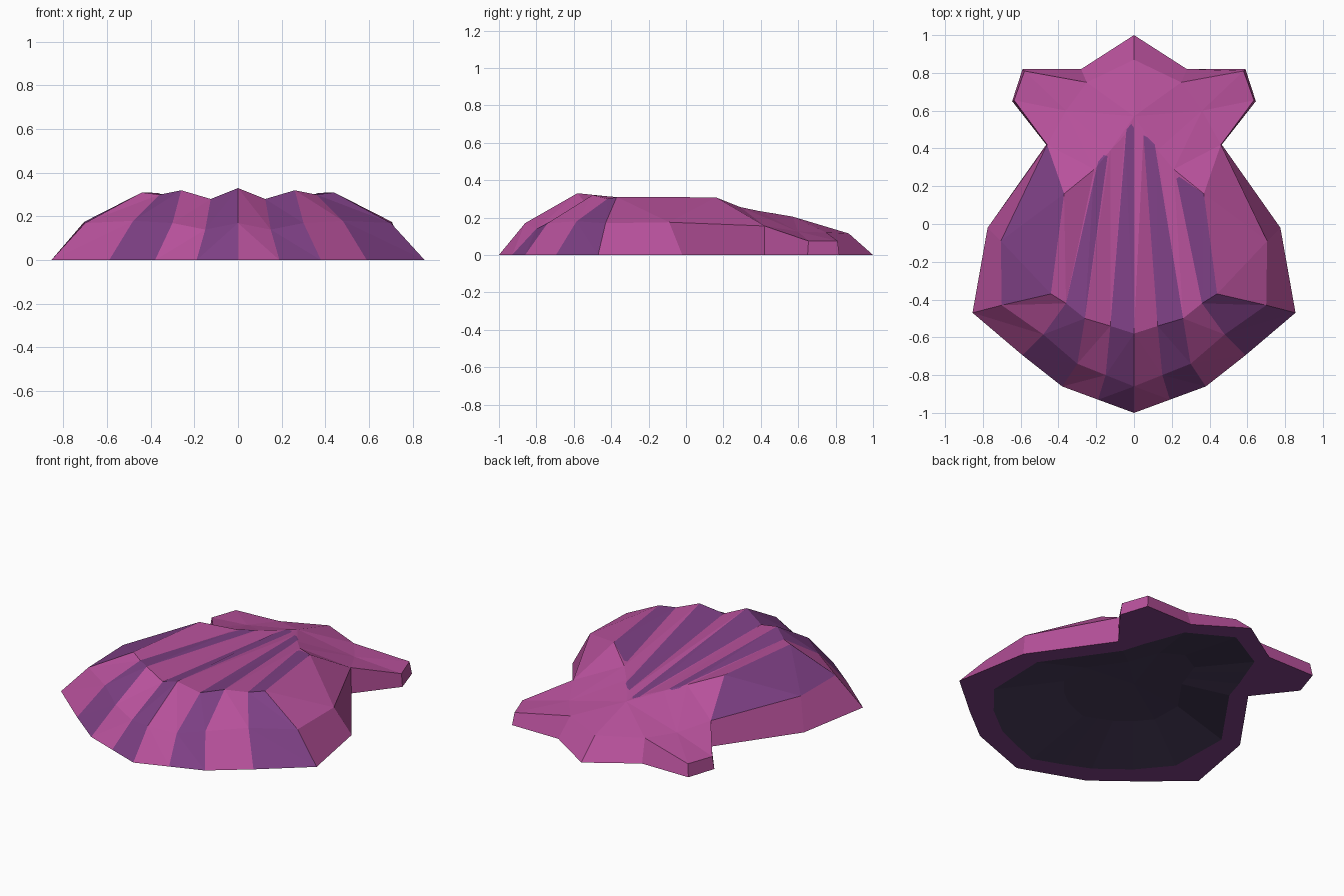
import bpy, bmesh
from mathutils import Vector

if "Cube" in bpy.data.objects:
    bpy.data.objects.remove(bpy.data.objects["Cube"])


def material(name, rgb):
    m = bpy.data.materials.new(name)
    m.diffuse_color = [(c / 255) ** 2.2 for c in rgb] + [1]
    m.use_nodes = True
    m.node_tree.nodes["Principled BSDF"].inputs["Base Color"].default_value = m.diffuse_color
    return m


PINK = material("shell pink", (182, 82, 154))
PURPLE = material("stripe purple", (125, 66, 132))
DARK = material("hollow dark", (72, 60, 88))


def add(bm, pts, mat=0):
    f = bm.faces.new([bm.verts.new(p) for p in pts])
    f.material_index = mat


def both(bm, pts, left=0, right=0):
    """Face on the right side plus its mirror image."""
    add(bm, pts, right)
    add(bm, [(-p[0], p[1], p[2]) for p in reversed(pts)], left)


def finish(bm, name, mats, up):
    bmesh.ops.remove_doubles(bm, verts=bm.verts, dist=0.0005)
    bmesh.ops.recalc_face_normals(bm, faces=bm.faces)
    if sum(f.normal.z * f.calc_area() for f in bm.faces) * up < 0:
        bmesh.ops.reverse_faces(bm, faces=bm.faces)
    me = bpy.data.meshes.new(name)
    bm.to_mesh(me)
    bm.free()
    for m in mats:
        me.materials.append(m)
    ob = bpy.data.objects.new(name, me)
    bpy.context.collection.objects.link(ob)


# Front rows from the centre to the corner: crest, shoulder, foot
crest = [(0, -.58, .33), (.125, -.54, .28), (.26, -.50, .32), (.36, -.42, .30), (.44, -.37, .31)]
shoulder = [(0, -.86, .17), (.15, -.80, .14), (.30, -.74, .17), (.48, -.585, .18), (.70, -.43, .17)]
foot = [(0, -1, 0), (.19, -.93, 0), (.38, -.86, 0), (.59, -.695, 0), (.855, -.47, 0)]
# Remaining foot outline: side, waist, ear, tip
side, waist, ear_a, ear_b, notch, tip = [
    (x, y, 0) for x, y in ((.775, -.02), (.465, .42), (.645, .65), (.59, .82), (.28, .82), (0, 1))]
# Upper points of the back half
u4, m4, w = (.37, .16, .308), (.705, -.09, .175), (.46, .42, .155)
ea, eb, en, et = (.635, .655, .075), (.58, .81, .075), (.25, .75, .12), (0, .87, .115)
apex, fin = (0, .57, .205), (.36, .60, .125)
# Where the flutes run out: inner valley, ridge, outer valley
va, ra, vb = (.05, .47, .222), (.125, .39, .235), (.21, .29, .256)

# Shell top
top = bmesh.new()
c = crest
for f in ((c[0], c[1], va), (c[0], va, apex), (c[1], c[2], ra), (c[1], ra, va), (va, ra, apex),
          (c[2], c[3], vb), (c[2], vb, ra), (c[3], c[4], u4), (c[3], u4, vb),
          (vb, u4, w), (vb, w, fin), (vb, fin, ra), (ra, fin, apex),
          (apex, fin, en), (apex, en, et), (fin, w, ea), (fin, ea, eb), (fin, eb, en)):
    both(top, f)

# Cut the tapering stripes into the top and colour what lies inside them
stripes = [
    [(-.04, .50), (-.015, .53), (0, .51), c[0], (-c[1][0], c[1][1])],
    [va, (.07, .46), (.11, .42), c[2], c[1]],
    [(.225, .24), (.24, .25), u4, c[4], c[3]],
    [(-.19, .33), (-.16, .365), (-.14, .36), (-c[2][0], c[2][1]), (-c[3][0], c[3][1])],
]
edges = []
for s in stripes:
    loop = [Vector(p[:2]) for p in s]
    edges.append([(a, Vector((b.y - a.y, a.x - b.x)).normalized())
                  for a, b in zip(loop, loop[1:] + loop[:1])])
bmesh.ops.remove_doubles(top, verts=top.verts, dist=0.0005)
for a, n in [e for s in edges for e in s]:
    bmesh.ops.bisect_plane(top, geom=top.verts[:] + top.edges[:] + top.faces[:], dist=1e-4,
                           plane_co=(a.x, a.y, 0), plane_no=(n.x, n.y, 0))
for f in top.faces:
    p = f.calc_center_median().xy
    for s in edges:
        d = [(p - a).dot(n) for a, n in s]
        if max(d) < 0 or min(d) > 0:
            f.material_index = 1

# Fluted front: the two sides take opposite colours
for upper, lower in ((crest, shoulder), (shoulder, foot)):
    for i in range(4):
        quad = (upper[i], lower[i], lower[i + 1], upper[i + 1])
        for tri in ((quad[0], quad[1], quad[2]), (quad[0], quad[2], quad[3])):
            both(top, tri, left=(i + 1) % 2, right=i % 2)

# Flanks: the left upper panel is purple
both(top, (c[4], shoulder[4], m4), left=1)
both(top, (c[4], m4, u4), left=1)
both(top, (u4, m4, w), left=1)
both(top, (shoulder[4], foot[4], side, m4))
both(top, (m4, side, waist, w))

# Ear and tip walls
upper = [w, ea, eb, en, et]
lower = [waist, ear_a, ear_b, notch, tip]
for i in range(4):
    both(top, (upper[i], lower[i], lower[i + 1], upper[i + 1]))
finish(top, "shell", [PINK, PURPLE], 1)

# Flat rim under the shell
outer = foot + [side, waist, ear_a, ear_b, notch, tip]
inner = [(x, y, 0) for x, y in (
    (0, -.87), (.16, -.81), (.32, -.74), (.50, -.60), (.65, -.42), (.66, -.04),
    (.38, .36), (.34, .49), (.29, .62), (.25, .73), (0, .87))]
rim = bmesh.new()
for i in range(10):
    both(rim, (outer[i], outer[i + 1], inner[i + 1], inner[i]))
finish(rim, "rim", [PURPLE], -1)

# Shallow hollow inside
roof = [(x * .5, y * .5, .08) for x, y, z in inner]
hollow = bmesh.new()
for i in range(10):
    both(hollow, (inner[i], inner[i + 1], roof[i + 1], roof[i]))
    both(hollow, (roof[i], roof[i + 1], (0, 0, .09)))
finish(hollow, "hollow", [DARK], -1)
